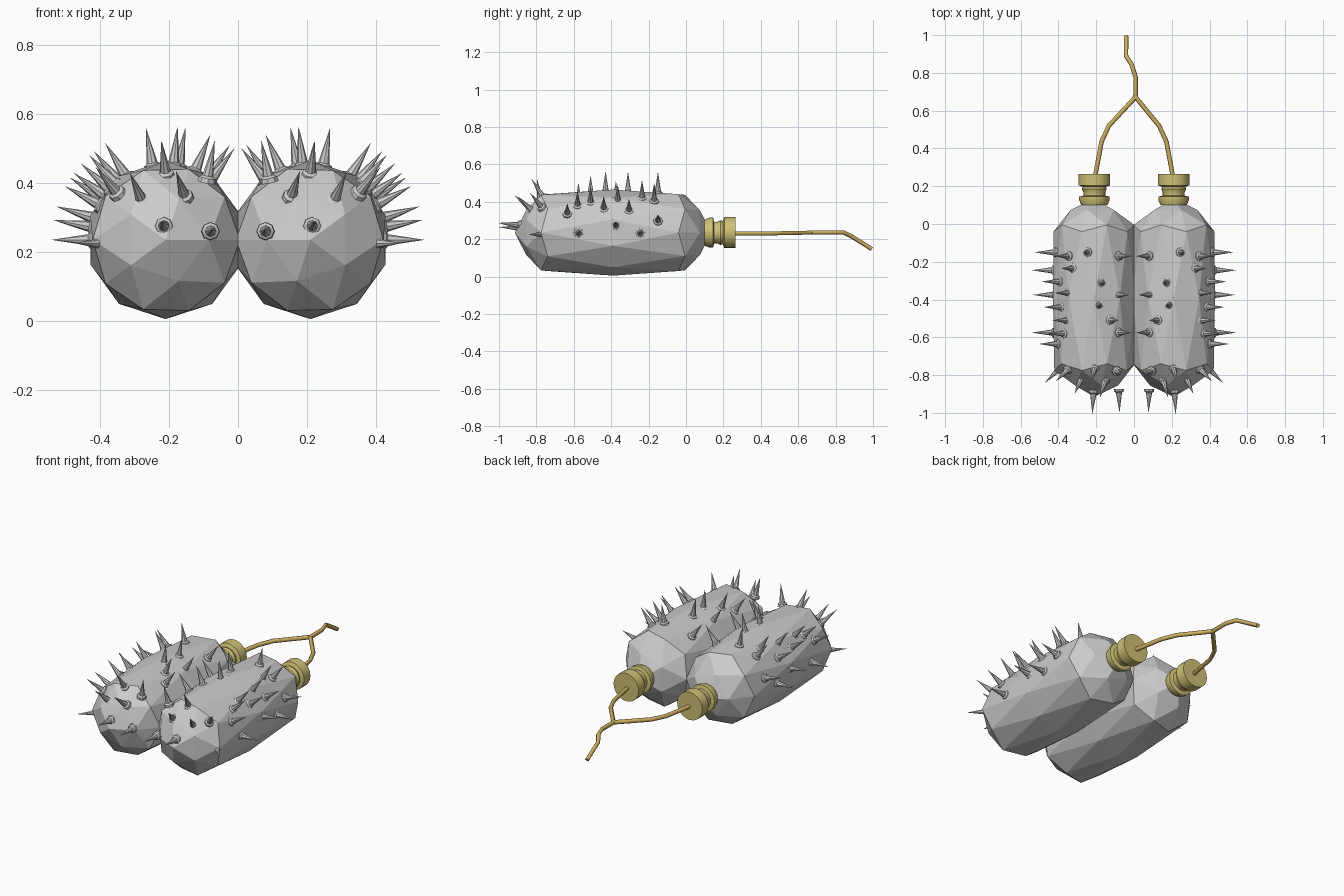
import bpy, bmesh
from math import sin, cos, pi, radians
from mathutils import Vector, Matrix

if "Cube" in bpy.data.objects:
    bpy.data.objects.remove(bpy.data.objects["Cube"])

AX, AY, AZ = -0.21, -0.39, 0.235      # centre of the left pod (right one is mirrored)


def material(name, rgb):
    m = bpy.data.materials.new(name)
    m.diffuse_color = (*rgb, 1)
    m.use_nodes = True
    m.node_tree.nodes["Principled BSDF"].inputs["Base Color"].default_value = m.diffuse_color
    return m


gold = material("gold", (0.62, 0.53, 0.18))
cord_tan = material("cord_tan", (0.62, 0.43, 0.12))


def finish(bm, name, side, mat=None, smooth=False):
    # side = 1 keeps the left part, -1 mirrors it to the right
    for v in bm.verts:
        v.co.x *= side
    bmesh.ops.recalc_face_normals(bm, faces=bm.faces)
    me = bpy.data.meshes.new(name)
    bm.to_mesh(me)
    bm.free()
    ob = bpy.data.objects.new(name, me)
    bpy.context.collection.objects.link(ob)
    if mat:
        me.materials.append(mat)
    if smooth:
        bpy.ops.object.select_all(action='DESELECT')
        ob.select_set(True)
        bpy.context.view_layer.objects.active = ob
        bpy.ops.object.shade_smooth_by_angle(angle=radians(40))
    return ob


def lathe(bm, profile, sides, origin, direction):
    # revolve (radius, height) points around a direction
    rot = Vector(direction).to_track_quat('Z', 'Y')
    origin = Vector(origin)
    put = lambda x, y, z: bm.verts.new(origin + rot @ Vector((x, y, z)))
    rings = []
    for r, h in profile:
        if r == 0:
            rings.append([put(0, 0, h)] * sides)
        else:
            rings.append([put(r * cos(2 * pi * i / sides), r * sin(2 * pi * i / sides), h)
                          for i in range(sides)])
    for a, b in zip(rings, rings[1:]):
        for i in range(sides):
            j = (i + 1) % sides
            quad = [a[i], a[j], b[j], b[i]]
            bm.faces.new(list(dict.fromkeys(quad)))
    for ring in (rings[0], rings[-1]):
        if ring[0] is not ring[1]:
            bm.faces.new(ring)


def pod(side):
    # faceted icosphere with its latitude rings stretched into a capsule
    bm = bmesh.new()
    bmesh.ops.create_icosphere(bm, subdivisions=2, radius=1)
    for v in bm.verts:
        x, y, z = v.co
        a = abs(z)
        if a > 0.95:
            r, h = 0, 0.525
        elif a > 0.7:
            r, h = 0.125, 0.465
        elif a > 0.48:
            r, h = 0.212, 0.385
        elif a > 0.3:
            r, h = 0.216, 0.35
        else:
            r, h = 0.23, 0
        flat = Vector((x, y)).normalized() * r if r else Vector((0, 0))
        v.co = (AX + flat.x, AY - (h if z > 0 else -h), AZ + flat.y)
    finish(bm, "pod_left" if side > 0 else "pod_right", side)


SPIKE = [(0.027, -0.008), (0.025, 0.006), (0.016, 0.012), (0.015, 0.02), (0, 0.118)]

# spikes round the body: angle in the xz plane, y
BODY_SPIKES = [(163, -.15), (180, -.245), (147, -.305), (170, -.375), (180, -.575),
               (152, -.635), (129, -.17), (122, -.235), (100, -.15), (53, -.17),
               (80, -.31), (56, -.375), (129, -.365), (84, -.43), (144, -.44),
               (132, -.51), (67, -.51), (138, -.58), (53, -.575)]

# spikes on the front cap: base point, direction
CAP_SPIKES = [((-.39, -.76, .225), (-.7, -.7, 0)),
              ((-.28, -.82, .35), (-.3, -.7, .7)),
              ((-.215, -.89, .275), (-.05, -1, .1)),
              ((-.08, -.882, .26), (.03, -1, .03)),
              ((-.155, -.83, .36), (-.2, -.7, .6)),
              ((-.09, -.78, .41), (.2, -.15, 1)),
              ((-.35, -.77, .37), (-.5, -.5, .6)),
              ((-.21, -.765, .425), (-.1, -.5, .8))]


def spikes(side):
    bm = bmesh.new()
    for deg, y in BODY_SPIKES:
        d = Vector((cos(radians(deg)), 0, sin(radians(deg))))
        lathe(bm, SPIKE, 8, Vector((AX, y, AZ)) + d * 0.214, d)
    for base, d in CAP_SPIKES:
        lathe(bm, SPIKE, 8, base, d)
    finish(bm, "spikes_left" if side > 0 else "spikes_right", side, smooth=True)


# stepped collar at the back of each pod: radius, y
COLLAR = [(.07, .10), (.08, .125), (.08, .145), (.058, .15), (.058, .168),
          (.066, .185), (.062, .197), (.083, .205), (.083, .265)]


def collar(side):
    bm = bmesh.new()
    lathe(bm, COLLAR, 20, (AX, 0, AZ), (0, 1, 0))
    finish(bm, "collar_left" if side > 0 else "collar_right", side, gold, True)


def cord(name, points):
    cu = bpy.data.curves.new(name, 'CURVE')
    cu.dimensions = '3D'
    cu.bevel_depth = 0.012
    cu.bevel_resolution = 1
    cu.use_fill_caps = True
    sp = cu.splines.new('POLY')
    sp.points.add(len(points) - 1)
    for p, co in zip(sp.points, points):
        p.co = (*co, 1)
    cu.materials.append(cord_tan)
    ob = bpy.data.objects.new(name, cu)
    bpy.context.collection.objects.link(ob)


for s in (1, -1):
    pod(s)
    spikes(s)
    collar(s)
    cord("cord_branch_left" if s > 0 else "cord_branch_right",
         [(-.205 * s, .255, .23), (-.172 * s, .435, .23), (-.133 * s, .52, .232),
          (.008, .672, .235)])

# joined cord drooping at its end
cord("cord_trunk", [(.008, .66, .235), (.008, .78, .236), (-.013, .845, .235),
                    (-.042, .89, .212), (-.042, .994, .147)])
